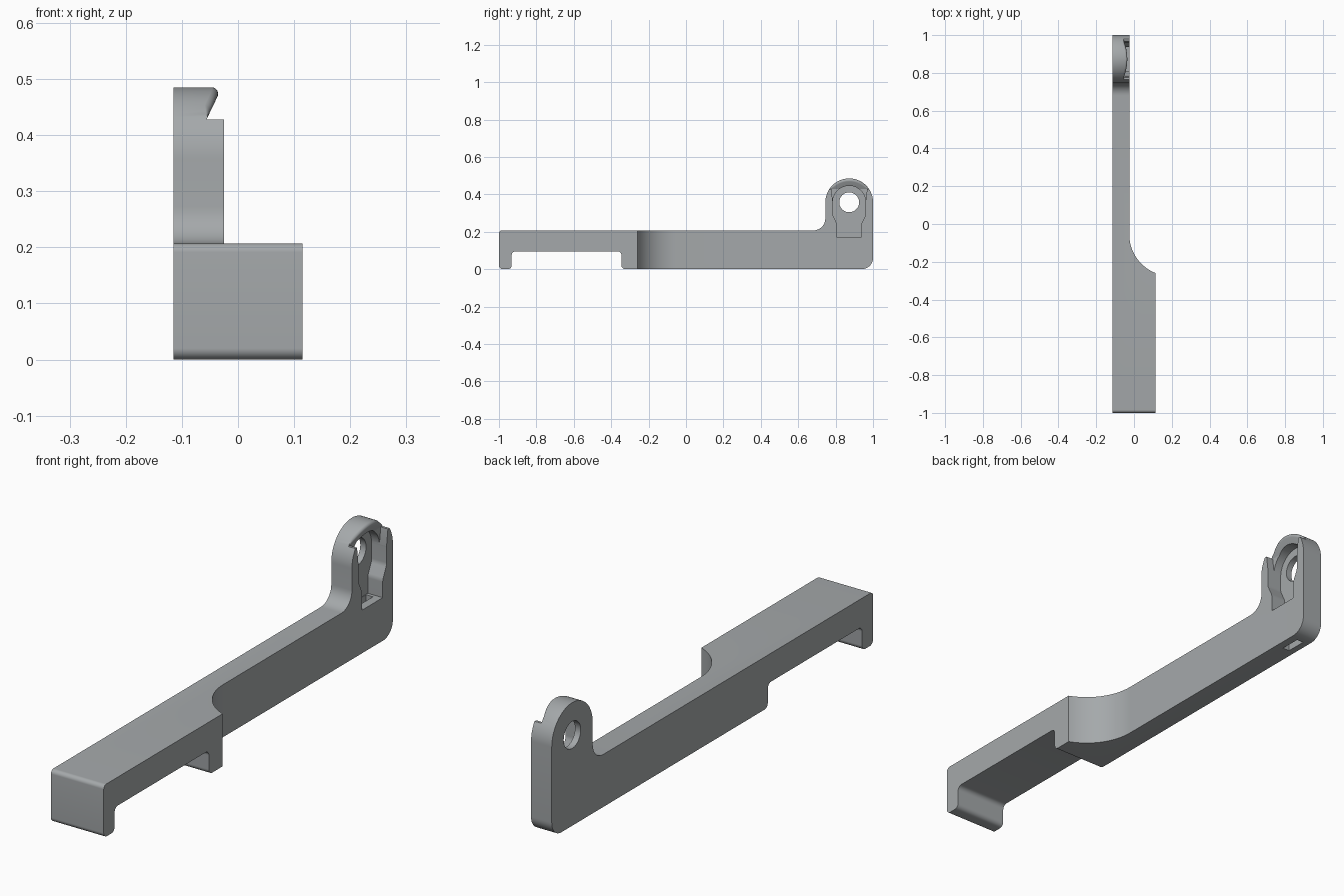
import bpy, bmesh, math
from mathutils import Vector

if "Cube" in bpy.data.objects:
    bpy.data.objects.remove(bpy.data.objects["Cube"])


def fillet(corners, n=10):
    """Corners are (a, b, radius); returns the outline with rounded corners."""
    out = []
    for i, (a, b, r) in enumerate(corners):
        p = Vector((a, b))
        if not r:
            out.append(p)
            continue
        u = (Vector(corners[i - 1][:2]) - p).normalized()
        v = (Vector(corners[(i + 1) % len(corners)][:2]) - p).normalized()
        half = u.angle(v) / 2
        c = p + (u + v).normalized() * (r / math.sin(half))
        s = p + u * (r / math.tan(half)) - c
        e = p + v * (r / math.tan(half)) - c
        turn = math.atan2(s.x * e.y - s.y * e.x, s.dot(e))
        for k in range(n + 1):
            t = turn * k / n
            out.append(c + Vector((s.x * math.cos(t) - s.y * math.sin(t),
                                   s.x * math.sin(t) + s.y * math.cos(t))))
    return out


def arc(ca, cb, r, start, end, n=24):
    return [Vector((ca + r * math.cos(math.radians(start + (end - start) * k / n)),
                    cb + r * math.sin(math.radians(start + (end - start) * k / n))))
            for k in range(n + 1)]


def loft(name, sections, axis):
    """Skin a list of (position, outline) sections along an axis."""
    place = {'X': lambda p, t: (t, p[0], p[1]),
             'Y': lambda p, t: (p[0], t, p[1]),
             'Z': lambda p, t: (p[0], p[1], t)}[axis]
    bm = bmesh.new()
    rings = [[bm.verts.new(place(p, t)) for p in pts] for t, pts in sections]
    for r0, r1 in zip(rings, rings[1:]):
        for i in range(len(r0)):
            bm.faces.new((r0[i - 1], r0[i], r1[i], r1[i - 1]))
    bm.faces.new(rings[0])
    bm.faces.new(rings[-1])
    bmesh.ops.recalc_face_normals(bm, faces=bm.faces)
    me = bpy.data.meshes.new(name)
    bm.to_mesh(me)
    bm.free()
    ob = bpy.data.objects.new(name, me)
    bpy.context.collection.objects.link(ob)
    return ob


def prism(name, pts, axis, lo, hi):
    return loft(name, [(lo, pts), (hi, pts)], axis)


def cut(target, cutter):
    cutter.hide_render = True
    mod = target.modifiers.new(cutter.name, 'BOOLEAN')
    mod.operation, mod.solver, mod.object = 'DIFFERENCE', 'EXACT', cutter
    bpy.context.view_layer.objects.active = target
    bpy.ops.object.modifier_apply(modifier=mod.name)
    bpy.data.objects.remove(cutter)


LY, LZ = 0.8725, 0.3575     # lug centre
R = 0.1275                  # lug radius

# Lever body: side outline with clip recess and upright lug
lower = [(-1, 0.207, 0.016), (-1, 0, 0.02), (-0.932, 0, 0.02), (-0.932, 0.095, 0.02),
         (-0.345, 0.095, 0.02), (-0.345, 0, 0.02), (1, 0, 0.06)]
outline = fillet(lower + [(1, LZ, 0), (LY - R, LZ, 0), (LY - R, 0.207, 0.065)])
k = len(fillet(lower + [(1, LZ, 0)])) - 1
outline = outline[:k] + arc(LY, LZ, R, 0, 180, 60) + outline[k + 2:]
lever = prism("lever_body", outline, 'X', -0.115, 0.115)

# Thin arm: plan cut with the concave shoulder
plan = arc(0.195, -0.055, 0.22, 180, 248.7) + [(0.3, -0.26), (0.3, 1.2), (-0.025, 1.2)]
cut(lever, prism("arm_cutter", plan, 'Z', -0.1, 0.7))

# Slanted hook over the top of the lug, its rounded lip following the curve
sections = []
for i in range(41):
    dy = -0.13 + 0.26 * i / 40
    h = max(0.434, LZ + math.sqrt(max(0, R * R - dy * dy)) + 0.0004)
    tip = -0.056 + (h - 0.428) * 0.48
    sections.append((LY + dy, fillet([
        (0.2, 0.428, 0), (-0.056, 0.428, 0), (tip, h, min(0.012, (h - 0.428) * 0.45)),
        (-0.09, h, 0), (-0.09, 0.6, 0), (0.2, 0.6, 0)])))
cut(lever, loft("hook_cutter", sections, 'Y'))

# Keyhole pocket in the lug
pr = 0.088
key = fillet([(LY - pr, LZ, 0), (LY - pr, 0.29, 0.04), (LY - 0.064, 0.24, 0.04),
              (LY - 0.064, 0.17, 0), (LY + 0.064, 0.17, 0),
              (LY + 0.064, 0.24, 0.04), (LY + pr, 0.29, 0.04), (LY + pr, LZ, 0)])
pocket = key + arc(LY, LZ, pr, 0, 180, 48)[1:-1]
cut(lever, prism("pocket_cutter", pocket, 'X', -0.09, 0.1))

# Open mouth between the two horns
mouth = [(LY - pr + 0.001, LZ), (LY + pr - 0.001, LZ),
         (LY + 0.096, 0.4281), (LY - 0.096, 0.4281)]
cut(lever, prism("mouth_cutter", mouth, 'X', -0.056, 0.1))

# Pivot hole and the slot up through the underside
cut(lever, prism("pivot_cutter", arc(LY, LZ, 0.053, 0, 352.5, 47), 'X', -0.2, 0.1))
slot = [(-0.088, LY - 0.035), (-0.058, LY - 0.035), (-0.058, LY + 0.05), (-0.088, LY + 0.05)]
cut(lever, prism("slot_cutter", slot, 'Z', -0.1, 0.18))

# Dark grey finish
grey = bpy.data.materials.new("dark_grey")
grey.diffuse_color = (0.375, 0.395, 0.405, 1)
grey.use_nodes = True
grey.node_tree.nodes["Principled BSDF"].inputs["Base Color"].default_value = grey.diffuse_color
lever.data.materials.clear()
lever.data.materials.append(grey)

bpy.ops.object.select_all(action='DESELECT')
lever.select_set(True)
bpy.context.view_layer.objects.active = lever
bpy.ops.object.shade_smooth_by_angle(angle=math.radians(30))
